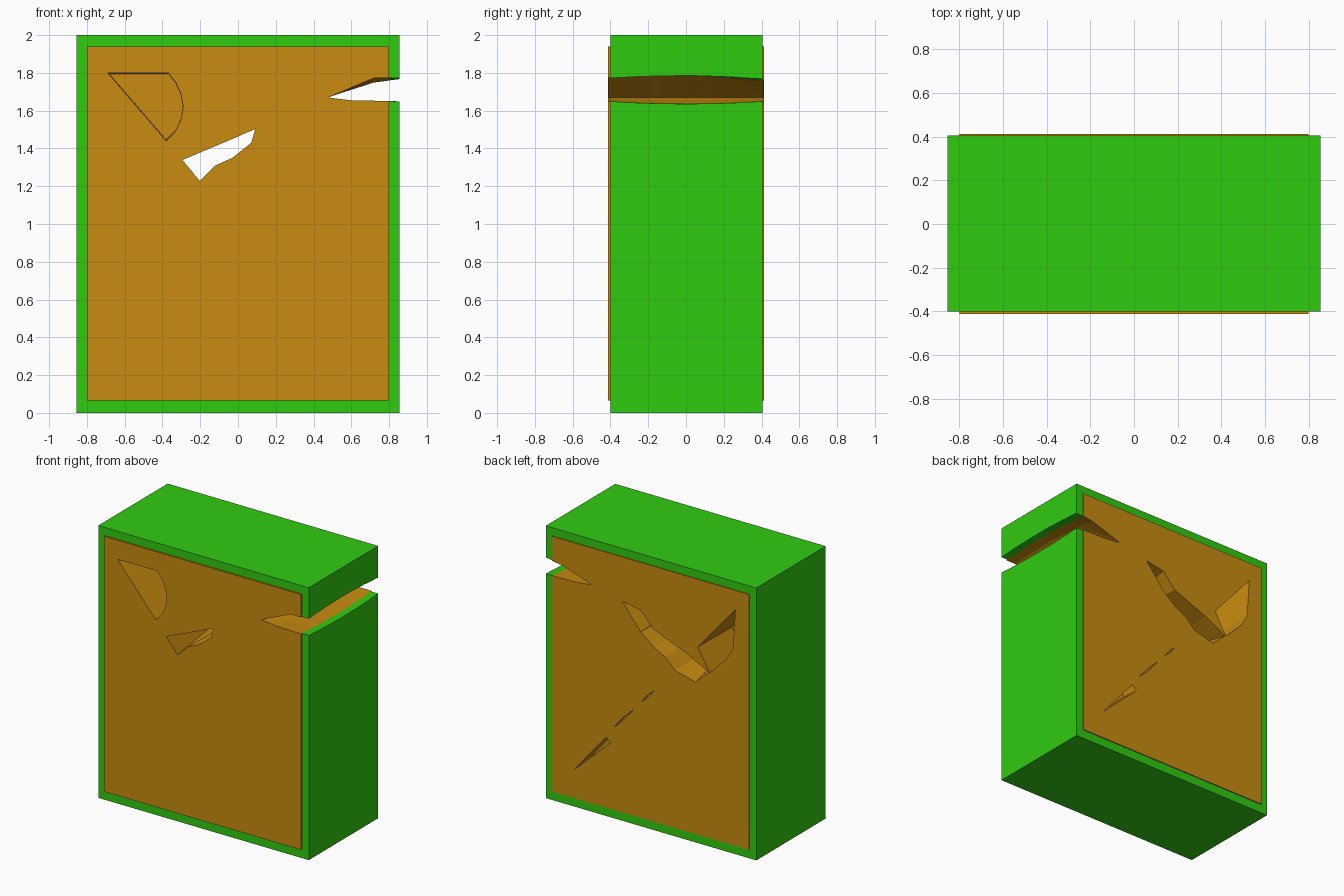
import bpy, bmesh, math

if "Cube" in bpy.data.objects:
    bpy.data.objects.remove(bpy.data.objects["Cube"])


def material(name, rgb):
    m = bpy.data.materials.new(name)
    m.diffuse_color = (*rgb, 1)
    m.use_nodes = True
    m.node_tree.nodes["Principled BSDF"].inputs["Base Color"].default_value = m.diffuse_color
    return m


def loft(name, sections, mat=None):
    """Solid through sections of (y, [(x, z), ...]) with equal point counts."""
    bm = bmesh.new()
    rings = [[bm.verts.new((x, y, z)) for x, z in pts] for y, pts in sections]
    n = len(rings[0])
    for a, b in zip(rings, rings[1:]):
        for i in range(n):
            j = (i + 1) % n
            bm.faces.new((a[i], a[j], b[j], b[i]))
    bm.faces.new(rings[0][::-1])
    bm.faces.new(rings[-1])
    bmesh.ops.recalc_face_normals(bm, faces=bm.faces)
    if len(sections[0][1]) > 4 or len(sections) > 2:
        bmesh.ops.triangulate(bm, faces=bm.faces)
    me = bpy.data.meshes.new(name)
    bm.to_mesh(me)
    bm.free()
    ob = bpy.data.objects.new(name, me)
    bpy.context.collection.objects.link(ob)
    if mat:
        me.materials.append(mat)
    return ob


def rect(x, z0, z1):
    return [(-x, z0), (x, z0), (x, z1), (-x, z1)]


def inset(pts, k):
    cx = sum(p[0] for p in pts) / len(pts)
    cz = sum(p[1] for p in pts) / len(pts)
    return [(cx + (x - cx) * k, cz + (z - cz) * k) for x, z in pts]


def carve(target, cutters):
    bpy.context.view_layer.objects.active = target
    for c in cutters:
        mod = target.modifiers.new("cut", 'BOOLEAN')
        mod.operation = 'DIFFERENCE'
        mod.solver = 'EXACT'
        mod.object = c
        bpy.ops.object.modifier_apply(modifier=mod.name)


green = material("green", (0.03, 0.60, 0.005))
orange = material("orange", (0.58, 0.26, 0.005))

# Outer rim and the slab filling it, slightly proud front and back
rim = loft("rim", [(-0.4, rect(0.855, 0, 2)), (0.405, rect(0.855, 0, 2))], green)
core = loft("core", [(-0.412, rect(0.8, 0.065, 1.94)), (0.412, rect(0.8, 0.065, 1.94))], orange)
hole = loft("rim_hole", [(-0.6, rect(0.8, 0.065, 1.94)), (0.6, rect(0.8, 0.065, 1.94))])

# Notch through the right side, bulging at mid depth
sections = []
for y in (-0.43, -0.28, -0.14, 0, 0.14, 0.28, 0.43):
    b = 0.015 * (1 - (y / 0.43) ** 2)
    t = max(0, y / 0.43) * 0.025
    sections.append((y, [(0.48 - b, 1.67), (0.72, 1.772 + b - t), (0.9, 1.77 + b),
                         (0.9, 1.65 - b), (0.6, 1.656 - b)]))
notch = loft("notch_cutter", sections)

# Ragged hole right through, wider at the back
a, b = (-0.29, 1.34), (0.09, 1.50)
front = [(a[0] + (b[0] - a[0]) * i / 5, a[1] + (b[1] - a[1]) * i / 5) for i in range(6)]
front += [(0.07, 1.43), (-0.03, 1.35), (-0.12, 1.31), (-0.16, 1.27), (-0.2, 1.23)]
back = [(-0.476, 1.28), (-0.3, 1.37), (-0.144, 1.43), (-0.02, 1.48), (0.08, 1.59), (0.234, 1.62),
        (0.08, 1.43), (-0.03, 1.345), (-0.12, 1.3), (-0.2, 1.223), (-0.37, 1.18)]
ragged = loft("ragged_hole_cutter", [(-0.43, front), (0.43, back)])

# Rounded gouge in the front and its counterpart in the back
d_front = [(-0.69, 1.8), (-0.37, 1.8), (-0.33, 1.75), (-0.302, 1.69), (-0.29, 1.62),
           (-0.302, 1.55), (-0.335, 1.485), (-0.38, 1.44)]
gouge_front = loft("front_gouge_cutter", [(-0.43, d_front), (-0.03, inset(d_front, 0.97))])
d_back = [(-0.69, 1.8), (-0.385, 1.445), (-0.48, 1.28), (-0.62, 1.42), (-0.67, 1.51)]
gouge_back = loft("back_gouge_cutter", [(0.43, d_back), (0.03, inset(d_back, 0.95))])

# Long shallow slash on the back, broken into three marks
tri = [(0.638, 0.256), (0.355, 0.592), (0.315, 0.557)]
marks = [loft("slash_cutter", [(0.43, tri), (0.33, inset(tri, 0.6))])]
for (x0, z0), (x1, z1) in (((0.315, 0.653), (0.12, 0.863)), ((0.08, 0.911), (-0.03, 1.03))):
    q = [(x0, z0), ((x0 + x1) / 2 + 0.005, (z0 + z1) / 2 + 0.005), (x1, z1),
         ((x0 + x1) / 2 - 0.005, (z0 + z1) / 2 - 0.005)]
    marks.append(loft("slash_cutter", [(0.43, q), (0.395, inset(q, 0.8))]))

carve(rim, [hole, notch])
carve(core, [notch, ragged, gouge_front, gouge_back] + marks)
for c in [hole, notch, ragged, gouge_front, gouge_back] + marks:
    bpy.data.objects.remove(c, do_unlink=True)
